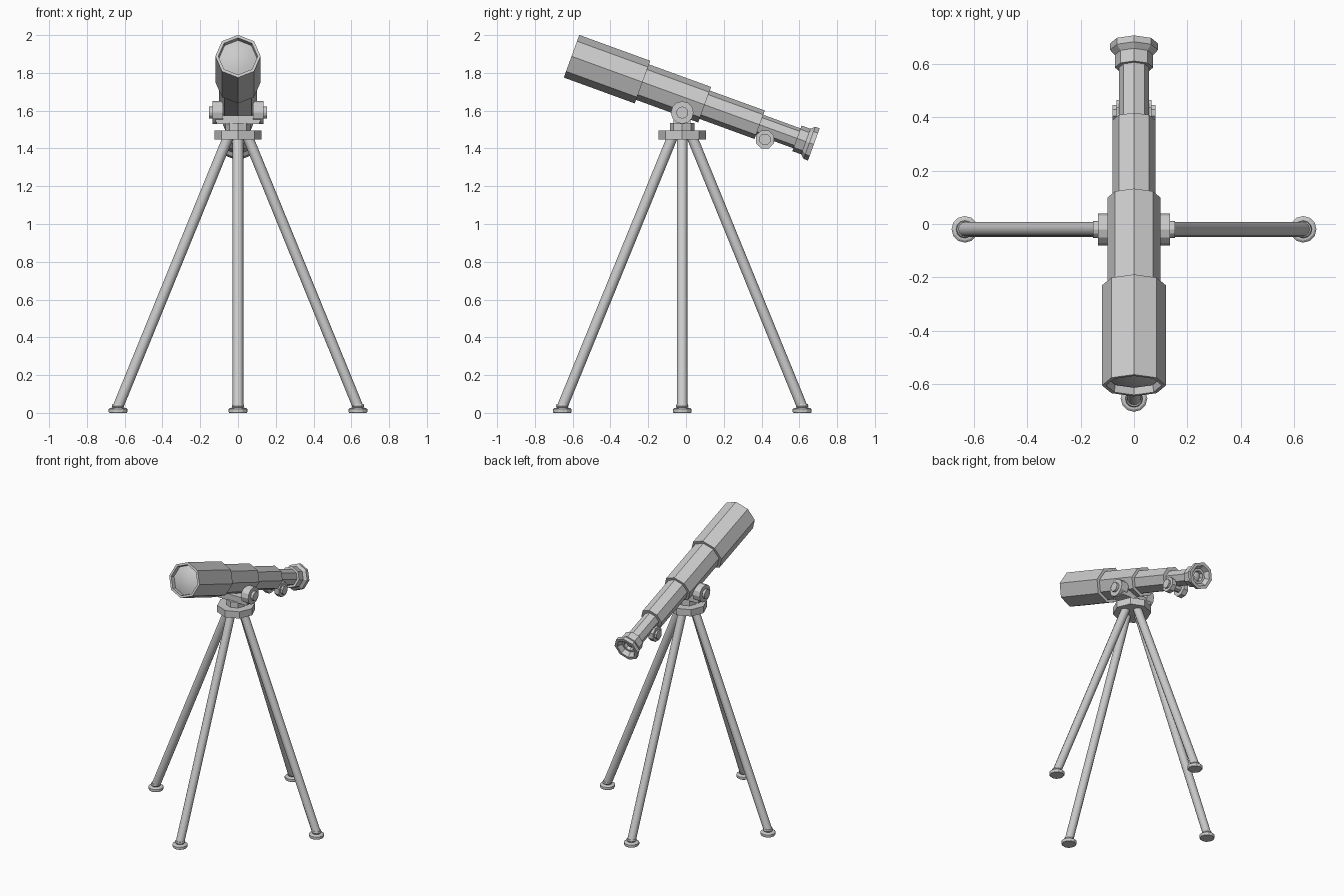
import bpy, bmesh, math
from mathutils import Vector, Matrix

if "Cube" in bpy.data.objects:
    bpy.data.objects.remove(bpy.data.objects["Cube"])

CY = -0.02                                   # tripod centre line in y
TILT = math.radians(20)
FRONT = Vector((0, -0.606, 1.888))           # centre of the tube's front rim
AXIS = Vector((0, math.cos(TILT), -math.sin(TILT)))


def lathe(name, profile, origin, axis, sides=8, smooth=False, xdir=(1, 0, 0)):
    """Revolve (distance, radius) pairs about an axis; first corner lies on xdir."""
    axis = Vector(axis).normalized()
    u = Vector(xdir)
    u = (u - axis * u.dot(axis)).normalized()
    v = axis.cross(u)
    bm = bmesh.new()
    rings = []
    for s, r in profile:
        c = Vector(origin) + axis * s
        if r == 0:
            rings.append([bm.verts.new(c)] * sides)
            continue
        rings.append([bm.verts.new(c + r * (u * math.cos(a) + v * math.sin(a)))
                      for a in (2 * math.pi * i / sides for i in range(sides))])
    for a, b in zip(rings, rings[1:]):
        for i in range(sides):
            j = (i + 1) % sides
            quad = list(dict.fromkeys((a[i], a[j], b[j], b[i])))
            bm.faces.new(quad)
    for ring in (rings[0], rings[-1]):
        if len(set(ring)) > 2:
            bm.faces.new(ring)
    bmesh.ops.recalc_face_normals(bm, faces=bm.faces)
    me = bpy.data.meshes.new(name)
    bm.to_mesh(me)
    bm.free()
    ob = bpy.data.objects.new(name, me)
    bpy.context.collection.objects.link(ob)
    if smooth:
        bpy.ops.object.select_all(action='DESELECT')
        ob.select_set(True)
        bpy.context.view_layer.objects.active = ob
        bpy.ops.object.shade_smooth_by_angle(angle=math.radians(46))
    return ob


def box(name, lo, hi):
    lo, hi = Vector(lo), Vector(hi)
    bm = bmesh.new()
    bmesh.ops.create_cube(bm, size=1, matrix=Matrix.Translation((lo + hi) / 2)
                          @ Matrix.Diagonal((*(hi - lo), 1)))
    me = bpy.data.meshes.new(name)
    bm.to_mesh(me)
    bm.free()
    ob = bpy.data.objects.new(name, me)
    bpy.context.collection.objects.link(ob)
    return ob


# Telescoping octagonal tube, stepping down towards the eyepiece
lathe("front_tube", [(0.03, 0), (0.03, 0.1), (0, 0.104), (0, 0.12), (0.4, 0.12), (0.4, 0)],
      FRONT, AXIS)
for name, s0, s1, r in (("second_tube", 0.38, 0.75, 0.10),
                        ("third_tube", 0.73, 1.06, 0.08),
                        ("fourth_tube", 1.04, 1.28, 0.056)):
    lathe(name, [(s0, r), (s1, r)], FRONT, AXIS)

# Domed front lens
lathe("front_lens", [(0.006, 0), (0.009, 0.035), (0.016, 0.07), (0.028, 0.1)],
      FRONT, AXIS, 8, True)

# Eyepiece collar, flared cup with a hollow, and small lens
lathe("eyepiece", [(1.27, 0), (1.27, 0.072), (1.32, 0.072), (1.34, 0.09), (1.365, 0.091),
                   (1.365, 0.07), (1.335, 0.052), (1.335, 0.036), (1.31, 0.03), (1.31, 0)],
      FRONT, AXIS)
lathe("eyepiece_lens", [(1.312, 0.032), (1.318, 0.02), (1.321, 0)], FRONT, AXIS, 8, True)

# Pivot yoke, with an arm, a disc and a cap on either side
PZ = 1.59
box("yoke_bar", (-0.115, CY - 0.045, 1.53), (0.115, CY + 0.045, 1.575))
for side, sx in (("left", -1), ("right", 1)):
    box(side + "_yoke_arm", (min(sx * 0.085, sx * 0.118), CY - 0.045, 1.54),
        (max(sx * 0.085, sx * 0.118), CY + 0.045, PZ + 0.03))
    pivot = (0, CY, PZ)
    lathe(side + "_pivot_disc", [(0.08, 0.06), (0.136, 0.06)], pivot, (sx, 0, 0), 12,
          xdir=(0, 0, 1))
    lathe(side + "_pivot_cap", [(0.13, 0.032), (0.154, 0.032)], pivot, (sx, 0, 0), 12,
          xdir=(0, 0, 1))
    # Focus knobs under the narrow end
    knob = (0, 0.418, 1.448)
    lathe(side + "_focus_knob", [(0.03, 0.052), (0.066, 0.052)], knob, (sx, 0, 0), 8,
          xdir=(0, 1, 0.414))
    lathe(side + "_focus_cap", [(0.06, 0.032), (0.08, 0.032)], knob, (sx, 0, 0), 8,
          xdir=(0, 1, 0.414))
lathe("focus_shaft", [(-0.04, 0.025), (0.04, 0.025)], knob, (1, 0, 0), 8, xdir=(0, 0, 1))

# Tripod head
lathe("neck", [(1.48, 0.065), (1.535, 0.065)], (0, CY, 0), (0, 0, 1))
lathe("head_plate", [(1.447, 0.125), (1.495, 0.125)], (0, CY, 0), (0, 0, 1))

# Four splayed legs with round feet
for i, name in enumerate(("right", "back", "left", "front")):
    a = i * math.pi / 2
    out = Vector((math.cos(a), math.sin(a), 0))
    base = Vector((0, CY, 0))
    low = base + out * 0.634 + Vector((0, 0, 0.035))
    top = base + out * 0.052 + Vector((0, 0, 1.46))
    lathe(name + "_leg", [(0, 0.028), ((top - low).length, 0.028)], low, top - low, 12, True,
          xdir=out)
    lathe(name + "_foot", [(0, 0.046), (0.006, 0.05), (0.02, 0.05), (0.026, 0.042),
                           (0.028, 0.028), (0.036, 0.033), (0.046, 0.03)],
          base + out * 0.635, (0, 0, 1), 12)
